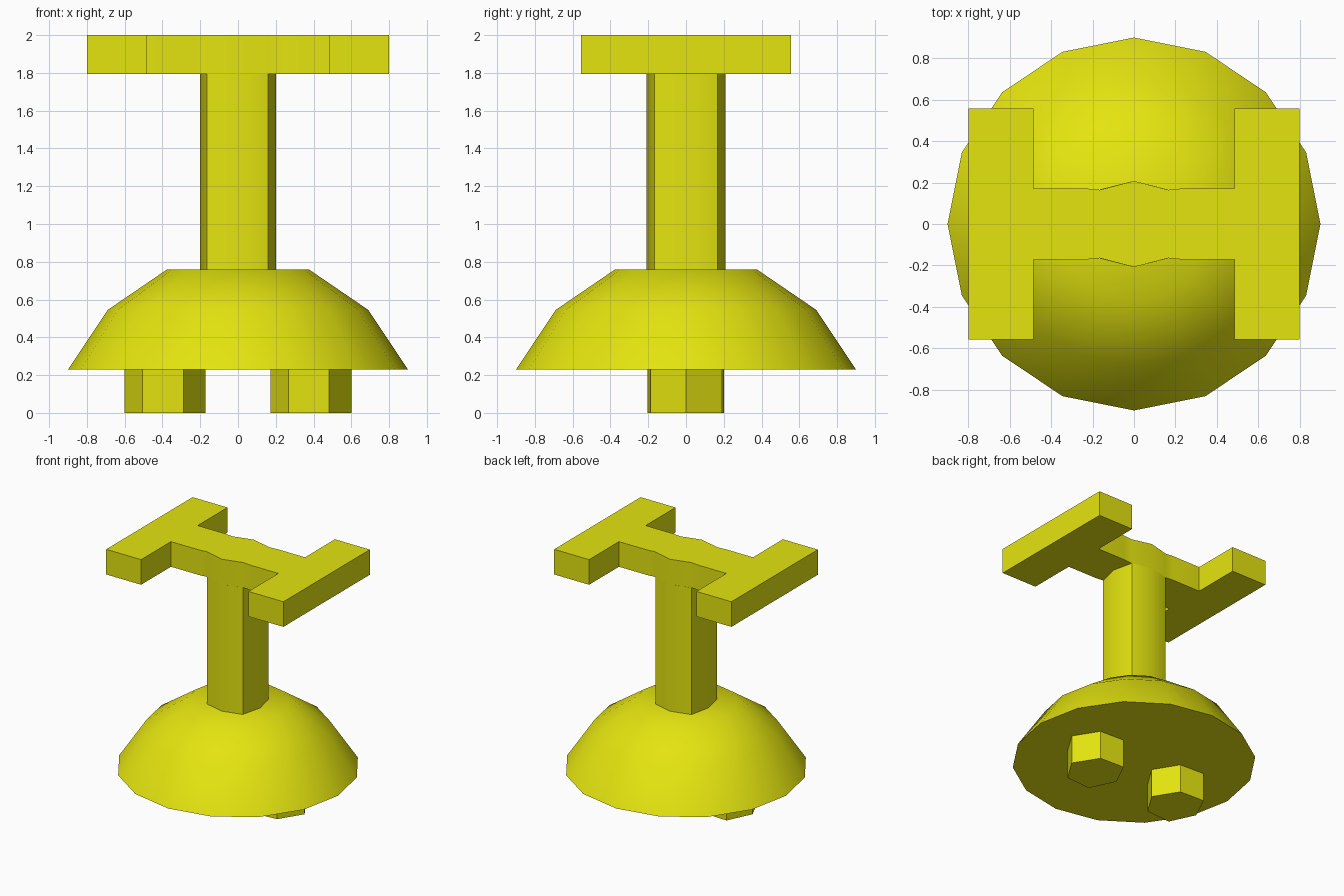
import bpy, bmesh, math

if "Cube" in bpy.data.objects:
    bpy.data.objects.remove(bpy.data.objects["Cube"])

yellow = bpy.data.materials.new("yellow")
yellow.diffuse_color = (0.78, 0.78, 0.005, 1)
yellow.use_nodes = True
yellow.node_tree.nodes["Principled BSDF"].inputs["Base Color"].default_value = yellow.diffuse_color


def loft(name, rings):
    """Closed solid through stacked rings of (x, y, z) points."""
    bm = bmesh.new()
    loops = [[bm.verts.new(p) for p in ring] for ring in rings]
    for a, b in zip(loops, loops[1:]):
        for i in range(len(a)):
            j = (i + 1) % len(a)
            bm.faces.new((a[i], a[j], b[j], b[i]))
    bm.faces.new(loops[0][::-1])
    bm.faces.new(loops[-1])
    bmesh.ops.recalc_face_normals(bm, faces=bm.faces)
    mesh = bpy.data.meshes.new(name)
    bm.to_mesh(mesh)
    bm.free()
    mesh.materials.append(yellow)
    ob = bpy.data.objects.new(name, mesh)
    bpy.context.collection.objects.link(ob)
    bpy.ops.object.select_all(action='DESELECT')
    ob.select_set(True)
    bpy.context.view_layer.objects.active = ob
    bpy.ops.object.shade_smooth_by_angle(angle=math.radians(35))
    return ob


def prism(name, outline, z0, z1):
    return loft(name, [[(x, y, z) for x, y in outline] for z in (z0, z1)])


def circle(r, z, n=16):
    return [(r * math.cos(math.tau * i / n), r * math.sin(math.tau * i / n), z)
            for i in range(n)]


# Domed base with flat top
loft("dome_base", [circle(0.9, 0.23), circle(0.69, 0.545), circle(0.375, 0.76)])

# Two six-sided pegs underneath
for side, cx in (("left", -0.386), ("right", 0.386)):
    peg = [(0.215, 0), (0.097, 0.19), (-0.119, 0.2),
           (-0.215, 0), (-0.119, -0.203), (0.097, -0.188)]
    prism("peg_" + side, [(cx + x, y) for x, y in peg], 0, 0.23)

# Eight-sided stem
prism("stem", [(0.2, 0), (0.16, 0.167), (0, 0.208), (-0.165, 0.167),
               (-0.2, 0), (-0.165, -0.167), (0, -0.208), (0.16, -0.167)], 0.76, 1.795)

# H-shaped top: back half outline, then the front half by half-turn
half = [(0.8, 0), (0.8, 0.557), (0.485, 0.557), (0.485, 0.172), (0.24, 0.172),
        (0.165, 0.165), (0, 0.208), (-0.165, 0.165), (-0.24, 0.172),
        (-0.485, 0.172), (-0.485, 0.557), (-0.8, 0.557)]
prism("h_top", half + [(-x, -y) for x, y in half], 1.795, 2.0)
